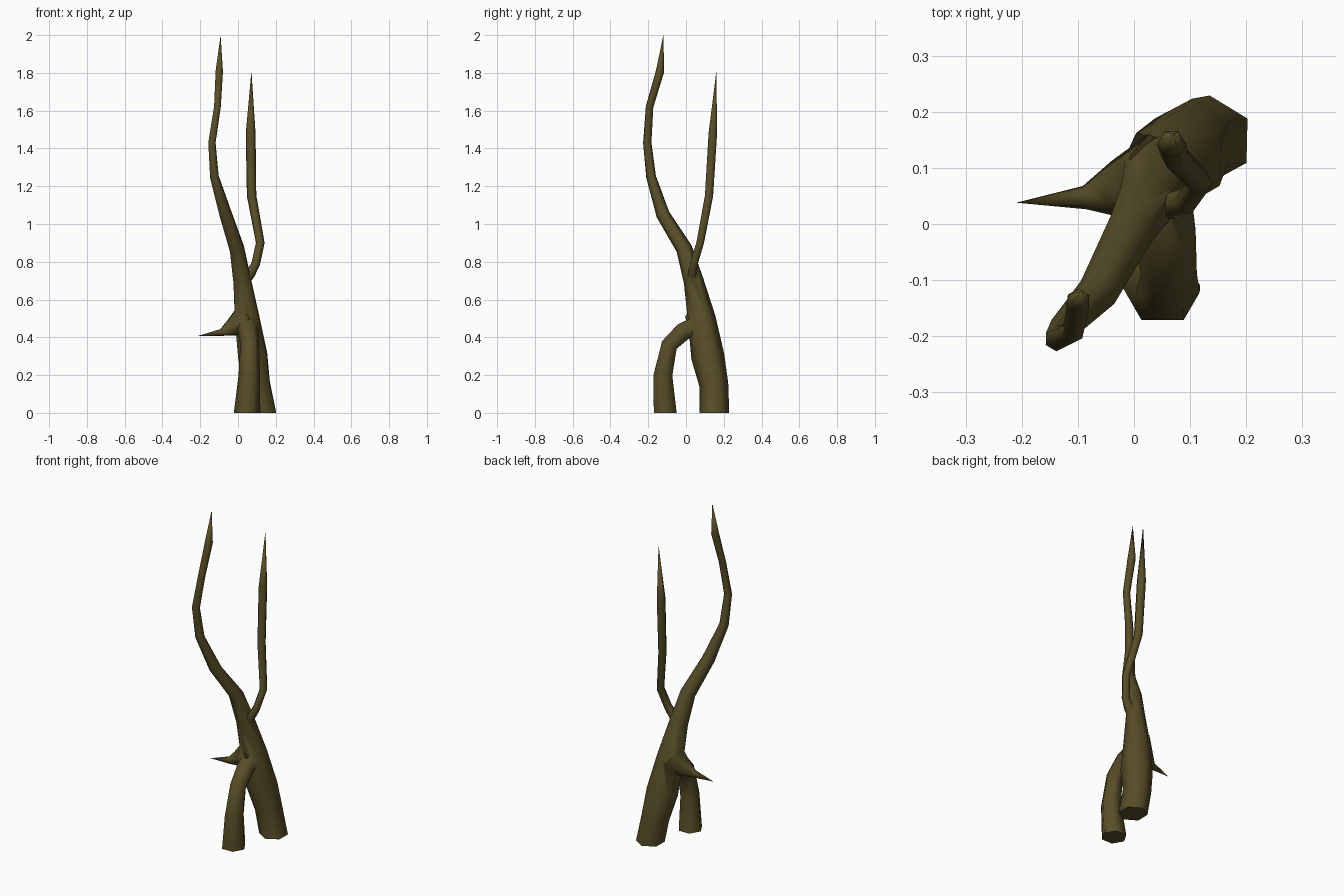
import bpy, bmesh, math
from mathutils import Vector

if "Cube" in bpy.data.objects:
    bpy.data.objects.remove(bpy.data.objects["Cube"])

bark = bpy.data.materials.new("dark olive bark")
bark.diffuse_color = (0.096, 0.075, 0.021, 1)
bark.use_nodes = True
bark.node_tree.nodes["Principled BSDF"].inputs["Base Color"].default_value = bark.diffuse_color


def limb(name, path, ref=(1, 0, 0), sides=6, phase=0.0, grounded=False):
    """Tapered tube through (x, y, z, radius) stations; radius 0 makes a pointed tip."""
    bm = bmesh.new()
    pts = [Vector(p[:3]) for p in path]
    rings = []
    for i, p in enumerate(pts):
        r = path[i][3]
        if r == 0:
            rings.append([bm.verts.new(p)])
            continue
        a, b = pts[max(i - 1, 0)], pts[min(i + 1, len(pts) - 1)]
        t = (p - a).normalized() + (b - p).normalized()
        t.normalize()
        if grounded and i == 0:
            t = Vector((0, 0, 1))
        u = Vector(ref)
        u = (u - t * u.dot(t)).normalized()
        v = t.cross(u)
        ring = []
        for k in range(sides):
            ang = phase + 2 * math.pi * k / sides
            ring.append(bm.verts.new(p + (u * math.cos(ang) + v * math.sin(ang)) * r))
        rings.append(ring)
    for lo, hi in zip(rings, rings[1:]):
        for k in range(sides):
            n = (k + 1) % sides
            if len(hi) == 1:
                bm.faces.new((lo[k], lo[n], hi[0]))
            else:
                bm.faces.new((lo[k], lo[n], hi[n], hi[k]))
    bm.faces.new(rings[0][::-1])
    if len(rings[-1]) > 1:
        bm.faces.new(rings[-1])
    bmesh.ops.recalc_face_normals(bm, faces=bm.faces)
    me = bpy.data.meshes.new(name)
    bm.to_mesh(me)
    bm.free()
    me.materials.append(bark)
    ob = bpy.data.objects.new(name, me)
    bpy.context.collection.objects.link(ob)
    return ob


# Back root, trunk and tall curved branch in one sweep
trunk = limb("tree", [
    (0.133, 0.150, 0.00, 0.079), (0.102, 0.147, 0.15, 0.077),
    (0.078, 0.115, 0.30, 0.088), (0.048, 0.083, 0.50, 0.074),
    (0.022, 0.040, 0.70, 0.053), (-0.006, -0.010, 0.87, 0.043),
    (-0.065, -0.122, 1.05, 0.036), (-0.125, -0.185, 1.25, 0.026),
    (-0.138, -0.205, 1.43, 0.022), (-0.109, -0.193, 1.62, 0.020),
    (-0.099, -0.137, 1.81, 0.022), (-0.092, -0.120, 2.00, 0)],
    phase=0.5, grounded=True)

# Front root, bending back into the trunk
root = limb("front_root", [
    (0.048, -0.110, 0.00, 0.070), (0.060, -0.122, 0.20, 0.057),
    (0.062, -0.088, 0.36, 0.050), (0.055, -0.015, 0.43, 0.055),
    (0.045, 0.070, 0.47, 0.055)], grounded=True)

# Thin straight branch
branch = limb("thin_branch", [
    (0.030, 0.030, 0.69, 0.026), (0.066, 0.032, 0.735, 0.025),
    (0.094, 0.042, 0.79, 0.023), (0.118, 0.075, 0.90, 0.023),
    (0.072, 0.122, 1.15, 0.025), (0.067, 0.142, 1.48, 0.026),
    (0.071, 0.161, 1.81, 0)])

# Pointed side stub
spike = limb("side_spike", [
    (0.040, 0.078, 0.500, 0.085), (-0.030, 0.062, 0.452, 0.052),
    (-0.088, 0.047, 0.426, 0.021), (-0.210, 0.038, 0.408, 0)], ref=(0, 1, 0))

# Fuse the limbs into one skin
bpy.context.view_layer.objects.active = trunk
trunk.select_set(True)
for part in (root, branch, spike):
    mod = trunk.modifiers.new("fuse", 'BOOLEAN')
    mod.operation = 'UNION'
    mod.solver = 'EXACT'
    mod.object = part
    bpy.ops.object.modifier_apply(modifier=mod.name)
    bpy.data.objects.remove(part)
bpy.ops.object.shade_smooth_by_angle(angle=math.radians(65))
